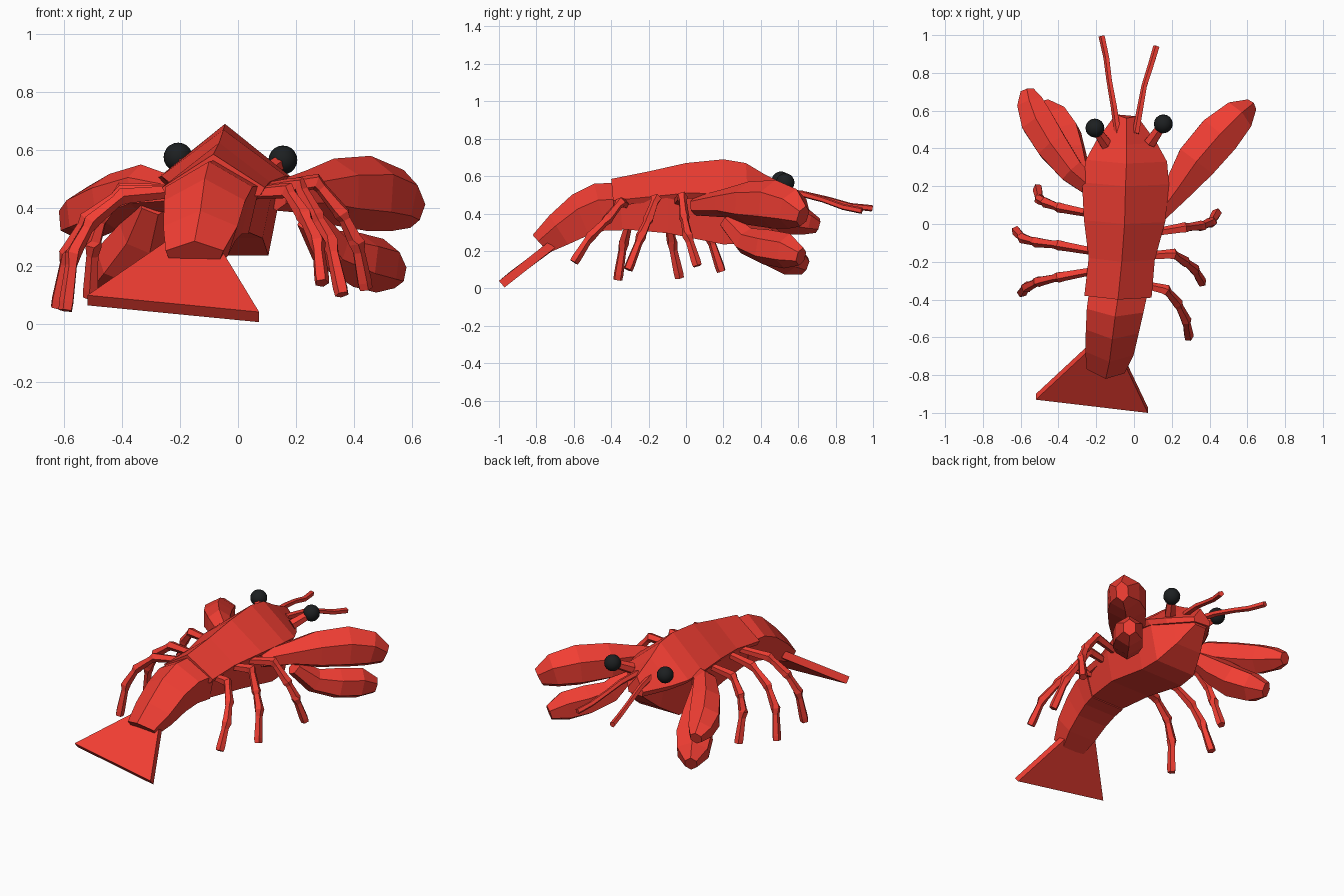
import bpy, bmesh, math
from mathutils import Vector


def material(name, color):
    m = bpy.data.materials.new(name)
    m.diffuse_color = color
    return m


RED = material("shell_red", (0.88, 0.048, 0.033, 1))
BLACK = material("eye_black", (0.012, 0.014, 0.015, 1))


def loft(name, rings, mat=RED):
    """Skin a list of equal-length rings and cap both ends."""
    bm = bmesh.new()
    rows = [[bm.verts.new(p) for p in ring] for ring in rings]
    n = len(rows[0])
    for a, b in zip(rows, rows[1:]):
        for i in range(n):
            j = (i + 1) % n
            bm.faces.new((a[i], a[j], b[j], b[i]))
    bm.faces.new(rows[0])
    bm.faces.new(rows[-1])
    bmesh.ops.recalc_face_normals(bm, faces=bm.faces)
    me = bpy.data.meshes.new(name)
    bm.to_mesh(me)
    bm.free()
    me.materials.append(mat)
    ob = bpy.data.objects.new(name, me)
    bpy.context.collection.objects.link(ob)
    return ob


def tube(name, path, radii, sides=6):
    """Faceted limb along a path; radii are (across, upright) pairs."""
    pts = [Vector(p) for p in path]
    rings = []
    for i, p in enumerate(pts):
        d = (pts[min(i + 1, len(pts) - 1)] - pts[max(i - 1, 0)]).normalized()
        side = d.cross(Vector((0, 0, 1))).normalized()
        up = side.cross(d)
        rw, rh = radii[i]
        rings.append([p + side * rw * math.cos(t) + up * rh * math.sin(t)
                      for t in (2 * math.pi * (k + 0.5) / sides for k in range(sides))])
    return loft(name, rings)


# Carapace: ridged roof; y, centre x, ridge z, half width, shoulder z
roof = [(-.40, -.085, .585, .178, .47), (-.20, -.065, .625, .175, .49),
        (.00, -.05, .67, .215, .51), (.20, -.045, .69, .23, .505),
        (.32, -.04, .67, .215, .49), (.42, -.04, .61, .16, .475),
        (.56, -.04, .54, .058, .46)]
loft("carapace", [[(x, y, z), (x + w, y + .01, s), (x + w * .9, y + .01, s - .03),
                   (x - w * .9, y + .02, s - .03), (x - w, y + .02, s)]
                  for y, x, z, w, s in roof])

# Underbody: y, centre x, half width top, half width bottom, top z, bottom z
belly = [(-.38, -.085, .14, .11, .46, .32), (-.1, -.055, .18, .14, .49, .295),
         (.2, -.045, .2, .15, .49, .235), (.33, -.04, .19, .14, .47, .24),
         (.45, -.04, .12, .09, .46, .32), (.56, -.04, .05, .04, .46, .42)]
loft("underbody", [[(x + a, y, t), (x + b, y, z), (x - b, y, z), (x - a, y, t)]
                   for y, x, a, b, t, z in belly])

# Abdomen: ridge y z, bottom y z, centre x, half width
tail = [(-.36, .565, -.34, .31, -.08, .155), (-.49, .56, -.43, .31, -.1, .15),
        (-.61, .5, -.52, .285, -.115, .14), (-.73, .39, -.63, .235, -.13, .128),
        (-.82, .285, -.735, .19, -.15, .10)]
rings = []
for ry, rz, by, bz, x, w in tail:
    sy, sz = ry + (by - ry) * .35, rz + (bz - rz) * .35
    rings.append([(x, ry, rz), (x + w, sy, sz), (x + w * .75, by, bz),
                  (x - w * .75, by, bz), (x - w, sy + .02, sz)])
loft("abdomen", rings)

# Tail fan: flat plate
under = Vector((0, .03, -.035))
fan = []
for left, right in (((-.24, -.67, .29), (-.06, -.72, .26)),
                    ((-.52, -.93, .098), (.073, -1, .04))):
    l, r = Vector(left), Vector(right)
    fan.append([l, r, r + under, l + under])
loft("tail_fan", fan)

# Claws: large upper finger and smaller lower finger
tube("right_claw_upper",
     [(.13, .05, .44), (.24, .2, .455), (.33, .33, .455), (.45, .47, .45),
      (.55, .57, .425), (.615, .625, .385)],
     [(.05, .05), (.09, .075), (.125, .115), (.13, .13), (.1, .11), (.04, .06)])
tube("right_claw_lower",
     [(.25, .22, .36), (.32, .32, .255), (.41, .43, .22), (.49, .54, .2), (.55, .615, .17)],
     [(.05, .05), (.075, .075), (.1, .095), (.09, .095), (.04, .05)])
tube("left_claw_upper",
     [(-.2, .17, .45), (-.33, .28, .46), (-.43, .41, .42), (-.51, .54, .38),
      (-.55, .64, .355), (-.565, .705, .335)],
     [(.05, .05), (.075, .09), (.095, .1), (.1, .095), (.08, .07), (.04, .04)])
tube("left_claw_lower",
     [(-.29, .25, .42), (-.33, .36, .31), (-.385, .46, .215), (-.44, .56, .155), (-.48, .635, .12)],
     [(.06, .06), (.085, .09), (.12, .1), (.105, .09), (.04, .05)])

# Walking legs: jointed, knuckles thicker than the shafts
legs = {
    "right_leg_front": [(.08, -.05, .46), (.27, -.02, .49), (.36, -.01, .38),
                        (.41, .01, .28), (.44, .06, .12)],
    "right_leg_middle": [(.05, -.17, .46), (.21, -.16, .48), (.27, -.2, .37),
                         (.32, -.24, .28), (.36, -.31, .10)],
    "right_leg_rear": [(.04, -.32, .45), (.17, -.35, .46), (.23, -.42, .37),
                       (.275, -.51, .28), (.29, -.6, .14)],
    "left_leg_front": [(-.2, .05, .46), (-.40, .09, .46), (-.47, .115, .37),
                       (-.5, .13, .27), (-.51, .19, .09)],
    "left_leg_middle": [(-.18, -.15, .46), (-.40, -.11, .45), (-.52, -.095, .36),
                        (-.59, -.075, .24), (-.625, -.035, .055)],
    "left_leg_rear": [(-.18, -.24, .46), (-.40, -.28, .44), (-.51, -.305, .35),
                      (-.57, -.335, .24), (-.595, -.365, .045)],
}
for name, joints in legs.items():
    path, radii = [], []
    for a, b in zip(joints, joints[1:]):
        a, b = Vector(a), Vector(b)
        path += [a, a.lerp(b, .2), a.lerp(b, .85)]
        radii += [(.03, .03), (.022, .022), (.027, .027)]
    path.append(Vector(joints[-1]))
    radii.append((.025, .025))
    tube(name, path, radii, 5)

# Antennae
for name, path in (
        ("left_antenna", [(-.085, .48, .52), (-.105, .62, .505), (-.13, .76, .475),
                          (-.145, .88, .44), (-.17, .995, .428)]),
        ("right_antenna", [(.01, .48, .52), (.035, .62, .505), (.055, .73, .475),
                           (.09, .84, .435), (.12, .94, .415)])):
    tube(name, path, [(.02, .02), (.018, .018), (.016, .016), (.017, .017), (.018, .018)], 5)

# Eyes on stalks
for side, root, ball in (("left", (-.145, .42, .51), (-.207, .508, .575)),
                         ("right", (.085, .43, .51), (.155, .53, .565))):
    tube(side + "_eye_stalk", [root, ball], [(.035, .035), (.026, .026)])
    bpy.ops.mesh.primitive_uv_sphere_add(segments=16, ring_count=10, radius=.05, location=ball)
    eye = bpy.context.object
    eye.name = side + "_eye"
    eye.data.materials.append(BLACK)
    bpy.ops.object.shade_smooth()
